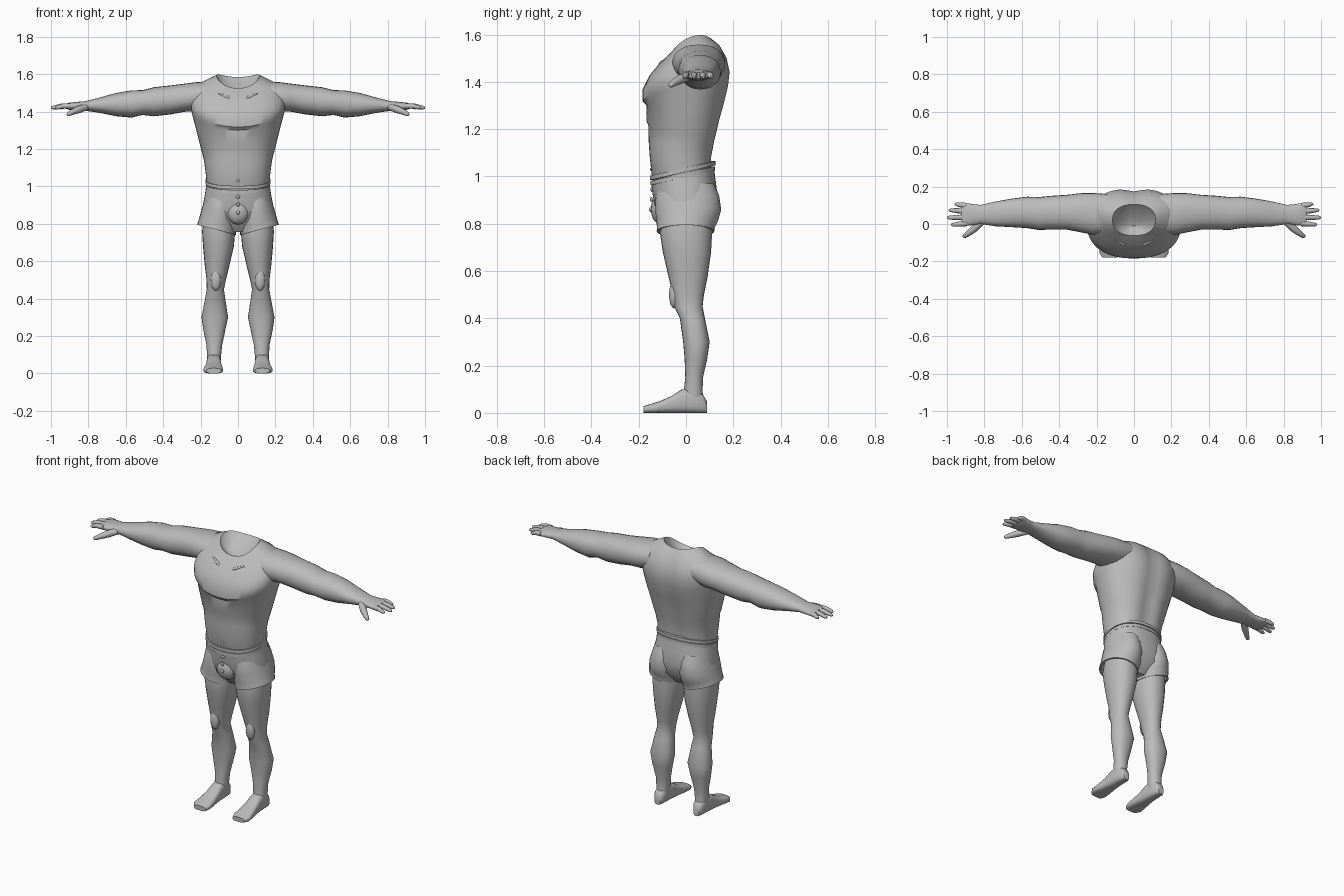
import bpy, bmesh, math
from mathutils import Vector as V

grey = bpy.data.materials.new("plain_grey")
grey.diffuse_color = (0.5, 0.5, 0.5, 1)


def ring(c, a, b, n=2.0, lift=0.0, seg=24):
    """Superellipse of points round c; lift raises the points toward +-a."""
    pts = []
    for i in range(seg):
        t = 2 * math.pi * i / seg
        k, s = math.cos(t), math.sin(t)
        p = V(c) + V(a) * math.copysign(abs(k) ** (2 / n), k) + V(b) * math.copysign(abs(s) ** (2 / n), s)
        p.z += lift * k * k
        pts.append(p)
    return pts


def loft(name, rings, mirror=False, angle=40, caps=True):
    """Skin a list of rings into one smooth part, optionally mirrored in x."""
    bm = bmesh.new()
    loops = [[bm.verts.new(p) for p in r] for r in rings]
    n = len(loops[0])
    for lo, hi in zip(loops, loops[1:]):
        for i in range(n):
            bm.faces.new((lo[i], lo[(i + 1) % n], hi[(i + 1) % n], hi[i]))
    if caps:
        bm.faces.new(loops[0])
        bm.faces.new(loops[-1])
    bmesh.ops.recalc_face_normals(bm, faces=bm.faces)
    me = bpy.data.meshes.new(name)
    bm.to_mesh(me)
    bm.free()
    me.materials.append(grey)
    me.polygons.foreach_set("use_smooth", [True] * len(me.polygons))
    me.set_sharp_from_angle(angle=math.radians(angle))
    ob = bpy.data.objects.new(name, me)
    bpy.context.collection.objects.link(ob)
    if mirror:
        ob.modifiers.new("mirror", "MIRROR")
    return ob


def level(z, x0, x1, y0, y1, tilt_x=0, n=2.0, seg=24):
    """Ring around a vertical limb, given its x and y limits."""
    return ring(((x0 + x1) / 2, (y0 + y1) / 2, z), ((x1 - x0) / 2, 0, tilt_x), (0, (y1 - y0) / 2, 0), n, 0, seg)


def body(zf, zb, hw, yf, yb, lift=0, n=2.3):
    """Ring around the trunk, with separate front and back heights."""
    return ring((0, (yf + yb) / 2, (zf + zb) / 2), (hw, 0, 0), (0, (yb - yf) / 2, (zb - zf) / 2), n, lift, 48)


def tube(name, pts, radii, flat=1.0, mirror=True):
    """Tapered tube through points, for fingers and collar bones."""
    pts = [V(p) for p in pts]
    d = (pts[-1] - pts[0]).normalized()
    side = d.cross(V((0, 0, 1))).normalized()
    up = side.cross(d)
    return loft(name, [ring(p, side * r, up * r * flat, seg=10) for p, r in zip(pts, radii)], mirror, 60)


def blob(name, c, r, mirror=False):
    """Ellipsoid swelling."""
    rings = []
    for i in range(9):
        t = math.pi * (i + 0.15) / 8.3
        s = math.sin(t)
        rings.append(ring((c[0], c[1], c[2] - r[2] * math.cos(t)), (r[0] * s, 0, 0), (0, r[1] * s, 0), seg=20))
    return loft(name, rings, mirror, 60)


# Torso: waist, rib arch, chest ledge, shoulders and hollow neck cut
torso = loft("torso", [
    body(0.93, 0.95, 0.160, -0.120, 0.115),
    body(0.98, 1.03, 0.166, -0.142, 0.115),
    body(1.08, 1.08, 0.174, -0.153, 0.115),
    body(1.15, 1.15, 0.182, -0.158, 0.128, -0.01),
    body(1.215, 1.215, 0.188, -0.159, 0.143, -0.05),
    body(1.235, 1.235, 0.194, -0.167, 0.147, -0.05),
    body(1.30, 1.29, 0.242, -0.167, 0.163, 0.08),
    body(1.318, 1.32, 0.248, -0.184, 0.171, 0.08),
    body(1.37, 1.38, 0.252, -0.183, 0.185, 0.06),
    body(1.43, 1.44, 0.252, -0.153, 0.191, 0.03),
    body(1.48, 1.50, 0.245, -0.110, 0.178, 0.015),
    body(1.51, 1.555, 0.200, -0.080, 0.148, 0.02),
    body(1.525, 1.585, 0.115, -0.062, 0.105, 0.036),
    body(1.505, 1.56, 0.085, -0.040, 0.080, 0.01),
    body(1.50, 1.54, 0.040, -0.010, 0.050)])
for v in torso.data.vertices:  # spine groove
    if v.co.y > 0.09 and v.co.z < 1.57:
        v.co.y -= 0.017 * math.exp(-(v.co.x / 0.05) ** 2)
tube("collar_bone", [(0.022, -0.116, 1.462), (0.06, -0.106, 1.478), (0.105, -0.085, 1.497)], [0.004, 0.009, 0.004])
blob("navel", (0, -0.146, 1.03), (0.01, 0.006, 0.007))

# Arms and palms: x, bottom, top, front, back
arm = [(0.14, 1.42, 1.560, -0.050, 0.160), (0.22, 1.40, 1.558, -0.058, 0.166),
       (0.28, 1.40, 1.550, -0.045, 0.165), (0.36, 1.385, 1.54, -0.030, 0.156),
       (0.45, 1.375, 1.530, -0.030, 0.150), (0.51, 1.382, 1.515, -0.032, 0.144),
       (0.57, 1.368, 1.513, -0.022, 0.146), (0.65, 1.375, 1.50, -0.017, 0.136),
       (0.74, 1.393, 1.475, -0.012, 0.120), (0.82, 1.405, 1.455, 0.0, 0.102),
       (0.86, 1.405, 1.452, -0.006, 0.106), (0.905, 1.410, 1.447, -0.010, 0.113),
       (0.922, 1.416, 1.440, -0.006, 0.109)]
loft("arm", [ring((x, (f + b) / 2, (lo + hi) / 2), (0, (b - f) / 2, 0), (0, 0, (hi - lo) / 2), 2.2)
             for x, lo, hi, f, b in arm], True, 50)

# Fingers and thumb
for i, (y0, y1, tip) in enumerate([(0.003, -0.004, 0.978), (0.036, 0.034, 1.0), (0.068, 0.074, 0.99), (0.098, 0.106, 0.958)]):
    mid = (0.9 + tip) / 2
    tube("finger_%d" % (i + 1), [(0.895, y0, 1.43), (mid, (y0 + y1) / 2, 1.429), (tip - 0.01, y1, 1.421), (tip, y1, 1.42)],
         [0.015, 0.0135, 0.010, 0.005])
tube("thumb", [(0.81, 0.015, 1.425), (0.85, -0.022, 1.412), (0.885, -0.05, 1.397), (0.908, -0.066, 1.386), (0.914, -0.07, 1.384)],
     [0.018, 0.02, 0.015, 0.011, 0.005])

# Legs: height, inner, outer, front, back
leg = [(0.86, 0.02, 0.180, -0.10, 0.11), (0.76, 0.015, 0.192, -0.110, 0.110),
       (0.68, 0.022, 0.187, -0.098, 0.106), (0.58, 0.045, 0.178, -0.075, 0.092),
       (0.50, 0.065, 0.168, -0.056, 0.076), (0.45, 0.075, 0.167, -0.050, 0.070),
       (0.40, 0.068, 0.176, -0.026, 0.080), (0.30, 0.053, 0.195, -0.012, 0.100),
       (0.23, 0.068, 0.185, -0.006, 0.090), (0.15, 0.085, 0.168, -0.003, 0.072),
       (0.09, 0.091, 0.166, -0.010, 0.070), (0.03, 0.095, 0.160, -0.01, 0.078)]
loft("leg", [level(*r, n=2.2) for r in leg], True, 50)
blob("kneecap", (0.118, -0.050, 0.50), (0.028, 0.022, 0.058), True)

# Feet, lofted heel to toe: y, inner, outer, top
foot = [(0.088, 0.110, 0.148, 0.05), (0.070, 0.098, 0.160, 0.08), (0.02, 0.093, 0.166, 0.105),
        (-0.02, 0.091, 0.168, 0.098), (-0.06, 0.088, 0.172, 0.072), (-0.11, 0.082, 0.180, 0.050),
        (-0.155, 0.080, 0.185, 0.036), (-0.18, 0.090, 0.168, 0.028)]
loft("foot", [ring(((a + b) / 2, y, h / 2), ((b - a) / 2, 0, 0), (0, 0, h / 2), 3) for y, a, b, h in foot], True, 50)

# Shorts: hips, flared leg openings with a turned hem, pouch and buttons
loft("shorts_hips", [
    body(0.97, 1.03, 0.171, -0.147, 0.119), body(0.93, 0.97, 0.178, -0.142, 0.127),
    body(0.88, 0.90, 0.190, -0.134, 0.136), body(0.82, 0.83, 0.190, -0.115, 0.125),
    body(0.755, 0.76, 0.080, -0.060, 0.065)])
loft("shorts_leg", [
    level(0.97, 0.02, 0.168, -0.110, 0.118), level(0.92, 0.004, 0.182, -0.128, 0.140),
    level(0.86, 0.0, 0.197, -0.130, 0.149, 0.01), level(0.81, 0.004, 0.208, -0.125, 0.135, 0.02),
    level(0.782, 0.010, 0.215, -0.123, 0.120, 0.025), level(0.768, 0.010, 0.219, -0.124, 0.120, 0.027),
    level(0.768, 0.018, 0.208, -0.115, 0.112, 0.027), level(0.83, 0.02, 0.195, -0.108, 0.108, 0.02)],
    True, caps=False)
blob("shorts_pouch", (0, -0.105, 0.862), (0.06, 0.044, 0.066))
for i, (y, z) in enumerate([(-0.145, 0.945), (-0.147, 0.903), (-0.15, 0.86)]):
    blob("button_%d" % (i + 1), (0, y, z), (0.01, 0.006, 0.01))

# Two stacked waistbands, lower at the front
for name, z, grow in (("waistband_lower", 0.0, 0.004), ("waistband_upper", 0.022, 0.006)):
    loft(name, [body(0.963 + z + dz, 1.025 + z + dz, 0.168 + g, -0.147 - g, 0.118 + g)
                for dz, g in ((0, -0.01), (0, grow), (0.018, grow), (0.018, -0.01))], caps=False)
